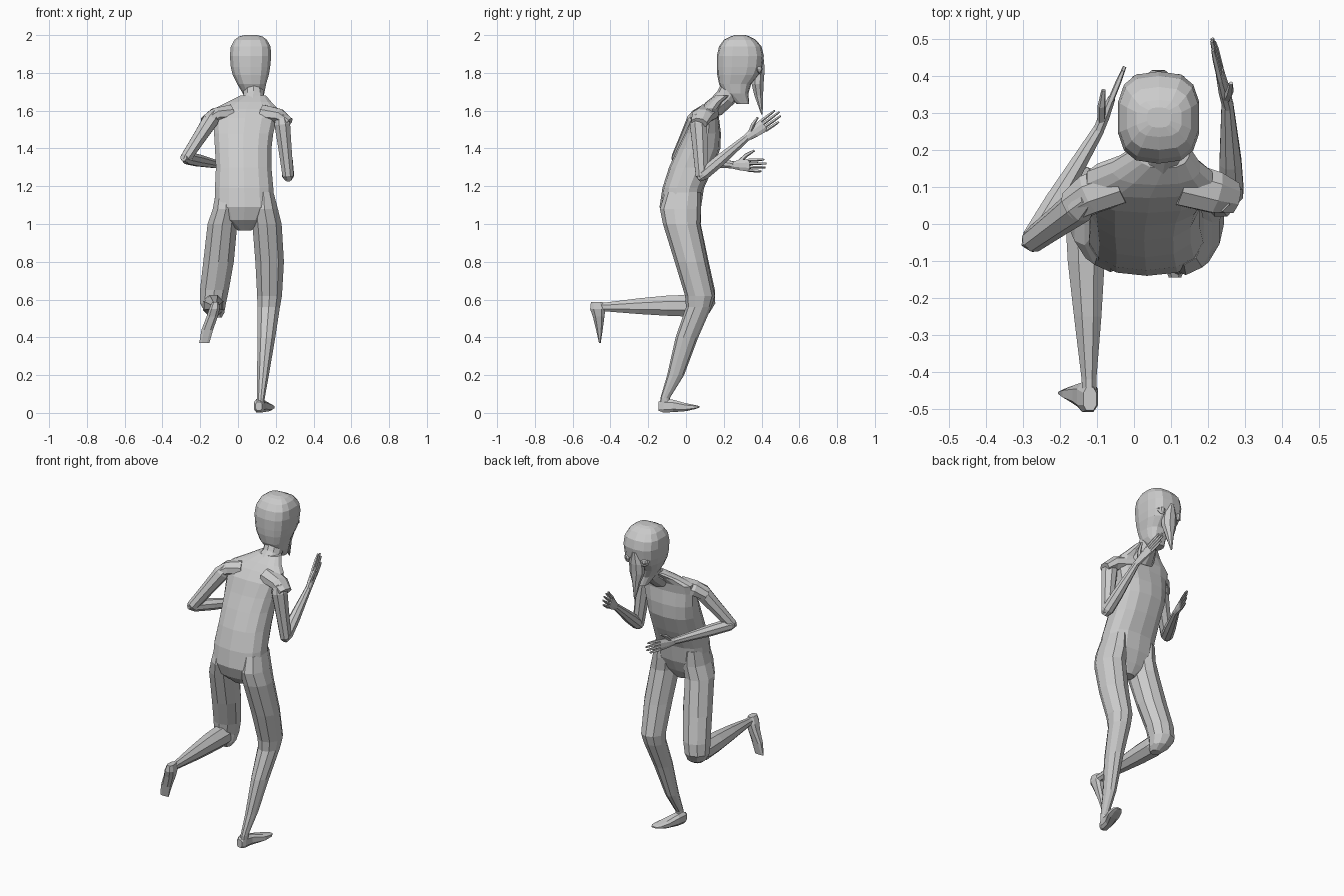
import bpy, bmesh, math
from mathutils import Vector as V

X, Y, Z = V((1, 0, 0)), V((0, 1, 0)), V((0, 0, 1))


def loft(name, rings, n=10, p=2.0):
    """Skin superellipse rings given as (centre, u, v) and cap both ends."""
    bm = bmesh.new()
    loops = []
    for c, u, v in rings:
        loop = []
        for i in range(n):
            a = 2 * math.pi * (i + 0.5) / n
            ca, sa = math.cos(a), math.sin(a)
            loop.append(bm.verts.new(V(c) + u * math.copysign(abs(ca) ** (2 / p), ca)
                                     + v * math.copysign(abs(sa) ** (2 / p), sa)))
        loops.append(loop)
    for a, b in zip(loops, loops[1:]):
        for i in range(n):
            j = (i + 1) % n
            bm.faces.new((a[i], a[j], b[j], b[i]))
    bm.faces.new(loops[0][::-1])
    bm.faces.new(loops[-1])
    bmesh.ops.recalc_face_normals(bm, faces=bm.faces)
    me = bpy.data.meshes.new(name)
    bm.to_mesh(me)
    bm.free()
    ob = bpy.data.objects.new(name, me)
    bpy.context.collection.objects.link(ob)
    return ob


def stack(name, rows, n=10, p=2.0):
    """Horizontal rings: z, x min, x max, y min, y max."""
    return loft(name, [(((a + b) / 2, (c + d) / 2, z), X * (b - a) / 2, Y * (d - c) / 2)
                       for z, a, b, c, d in rows], n, p)


def row(name, rows, n=8, p=2.0):
    """Upright rings along y: y, x min, x max, z min, z max."""
    return loft(name, [(((a + b) / 2, y, (c + d) / 2), X * (b - a) / 2, Z * (d - c) / 2)
                       for y, a, b, c, d in rows], n, p)


def tube(name, pts, side, n=8):
    """Rings across a path; each point is (position, radius along side, other radius)."""
    rings = []
    for i, (c, ru, rv) in enumerate(pts):
        t = V(pts[min(i + 1, len(pts) - 1)][0]) - V(pts[max(i - 1, 0)][0])
        u = (side - t * side.dot(t) / t.length_squared).normalized()
        rings.append((c, u * ru, t.cross(u).normalized() * rv))
    return loft(name, rings, n)


# Torso leaning forward
stack("torso", [
    (0.965, 0.0, 0.07, -0.06, 0.02), (1.02, -0.09, 0.15, -0.115, 0.05),
    (1.09, -0.125, 0.195, -0.14, 0.08), (1.19, -0.125, 0.19, -0.125, 0.095),
    (1.30, -0.12, 0.18, -0.09, 0.145), (1.40, -0.125, 0.18, -0.045, 0.182),
    (1.48, -0.13, 0.19, -0.005, 0.185), (1.56, -0.135, 0.21, 0.03, 0.175),
    (1.61, -0.13, 0.215, 0.07, 0.18), (1.645, -0.06, 0.18, 0.105, 0.2),
    (1.68, 0.01, 0.15, 0.15, 0.24)], 14, 2.5)

# Neck and head
tube("neck", [((0.075, 0.15, 1.61), 0.08, 0.05), ((0.083, 0.21, 1.67), 0.056, 0.055),
              ((0.08, 0.26, 1.75), 0.055, 0.065)], X, 10)
stack("head", [
    (1.635, 0.05, 0.115, 0.27, 0.335), (1.69, 0.025, 0.14, 0.20, 0.33),
    (1.74, -0.005, 0.15, 0.175, 0.345), (1.79, -0.03, 0.165, 0.165, 0.39),
    (1.83, -0.04, 0.172, 0.163, 0.405), (1.89, -0.045, 0.178, 0.163, 0.412),
    (1.94, -0.04, 0.174, 0.175, 0.40), (1.975, -0.02, 0.155, 0.20, 0.37),
    (1.993, 0.005, 0.13, 0.235, 0.335), (2.0, 0.035, 0.1, 0.26, 0.315)], 14, 2.8)

# Long drooping nose
stack("nose", [
    (1.87, 0.05, 0.082, 0.38, 0.415), (1.80, 0.02, 0.112, 0.345, 0.418),
    (1.74, 0.02, 0.112, 0.345, 0.413), (1.68, 0.042, 0.09, 0.36, 0.41),
    (1.58, 0.062, 0.07, 0.398, 0.406)], 8)

# Eyes with raised rims
for s, side in ((-1, "left"), (1, "right")):
    c = V((0.066 + s * 0.055, 0.385, 1.82))
    bpy.ops.mesh.primitive_torus_add(location=c, rotation=(math.pi / 2 + 0.3, 0, -s * 0.2),
                                     major_radius=0.024, minor_radius=0.006,
                                     major_segments=10, minor_segments=4)
    bpy.context.object.name = side + "_eye_rim"
    bpy.ops.mesh.primitive_uv_sphere_add(location=c, radius=0.02, segments=8, ring_count=6)
    bpy.context.object.name = side + "_eye"

# Standing leg and foot
stack("standing_leg", [
    (1.17, 0.08, 0.19, -0.11, 0.08), (1.08, 0.065, 0.215, -0.138, 0.08),
    (1.0, 0.072, 0.235, -0.122, 0.075), (0.8, 0.088, 0.247, -0.06, 0.115),
    (0.62, 0.098, 0.236, -0.005, 0.153), (0.56, 0.1, 0.225, 0.0, 0.135),
    (0.4, 0.1, 0.20, -0.055, 0.065), (0.2, 0.1, 0.165, -0.1, -0.01),
    (0.08, 0.1, 0.143, -0.135, -0.085), (0.03, 0.095, 0.138, -0.14, -0.08)], 10)
row("standing_foot", [
    (-0.145, 0.093, 0.128, 0.01, 0.06), (-0.12, 0.083, 0.14, 0.0, 0.075),
    (-0.07, 0.09, 0.15, 0.002, 0.072), (0.0, 0.11, 0.187, 0.008, 0.052),
    (0.05, 0.13, 0.195, 0.02, 0.042), (0.072, 0.15, 0.185, 0.028, 0.036)], 8, 2.8)

# Raised leg: thigh, shin and hanging foot
stack("raised_thigh", [
    (1.17, -0.12, -0.01, -0.1, 0.08), (1.08, -0.137, 0.01, -0.13, 0.08),
    (1.0, -0.165, 0.0, -0.11, 0.078), (0.8, -0.188, -0.018, -0.05, 0.12),
    (0.65, -0.205, -0.045, -0.005, 0.153), (0.58, -0.205, -0.06, 0.005, 0.155),
    (0.53, -0.175, -0.07, 0.01, 0.125), (0.505, -0.145, -0.085, 0.02, 0.08)], 10)
row("raised_shin", [
    (0.11, -0.17, -0.08, 0.53, 0.62), (0.02, -0.19, -0.07, 0.505, 0.63),
    (-0.1, -0.183, -0.075, 0.51, 0.625), (-0.25, -0.165, -0.085, 0.52, 0.61),
    (-0.42, -0.143, -0.1, 0.535, 0.587), (-0.49, -0.14, -0.1, 0.535, 0.587)], 8)
stack("raised_foot", [
    (0.587, -0.138, -0.1, -0.505, -0.44), (0.55, -0.155, -0.095, -0.51, -0.425),
    (0.51, -0.168, -0.105, -0.495, -0.43), (0.44, -0.195, -0.13, -0.477, -0.44),
    (0.37, -0.207, -0.15, -0.461, -0.451)], 8, 2.8)


def arm(side, shoulder, elbow, wrist, tip, thumb, w):
    """Shoulder cap, upper arm, forearm and open hand; w runs across the palm."""
    s, e, h, t = V(shoulder), V(elbow), V(wrist), V(tip)
    up = (e - s).normalized()
    tube(side + "_upper_arm", [(s - up * 0.03, 0.03, 0.03), (s + up * 0.02, 0.05, 0.045),
                               (s.lerp(e, 0.5), 0.042, 0.038), (e, 0.034, 0.032),
                               (e + up * 0.02, 0.018, 0.02)], Y)
    f = (h - e).normalized()
    tube(side + "_forearm", [(e - f * 0.025, 0.02, 0.02), (e + f * 0.01, 0.034, 0.034),
                             (e.lerp(h, 0.35), 0.034, 0.032),
                             (h, 0.02, 0.017)], w)
    d = t - h
    w = (w - d * w.dot(d) / d.length_squared).normalized()
    knuckle = h + d * 0.5
    tube(side + "_palm", [(h - d * 0.05, 0.02, 0.016), (h + d * 0.2, 0.03, 0.016),
                          (knuckle, 0.037, 0.011)], w)
    for i, reach in enumerate((0.85, 0.97, 1.0, 0.93)):
        k = (i - 1.5) * 0.018
        tube(f"{side}_finger_{i + 1}", [(knuckle - d * 0.05 + w * k, 0.009, 0.009),
                                        (h + d * 0.75 + w * k * 1.1, 0.008, 0.008),
                                        (h + d * reach + w * k * 1.15, 0.005, 0.005)], w, 5)
    th = V(thumb)
    tube(side + "_thumb", [(h + d * 0.1 + w * 0.01, 0.012, 0.012),
                           (h.lerp(th, 0.6) + w * 0.006, 0.011, 0.011),
                           (th, 0.006, 0.006)], d.normalized(), 5)


# Arms
arm("left", (-0.135, 0.06, 1.565), (-0.275, -0.045, 1.35), (-0.095, 0.255, 1.312),
    (-0.025, 0.425, 1.31), (-0.082, 0.362, 1.39), Z)
arm("right", (0.232, 0.065, 1.55), (0.265, 0.083, 1.255), (0.252, 0.325, 1.46),
    (0.21, 0.5, 1.585), (0.262, 0.38, 1.565), V((0, -0.6, 0.8)))

# Shoulder bridges into the torso
tube("left_shoulder", [((-0.04, 0.11, 1.585), 0.06, 0.05), ((-0.12, 0.08, 1.575), 0.058, 0.042),
                       ((-0.17, 0.045, 1.54), 0.045, 0.035)], Y)
tube("right_shoulder", [((0.13, 0.11, 1.585), 0.065, 0.05), ((0.22, 0.085, 1.57), 0.06, 0.042),
                        ((0.27, 0.07, 1.535), 0.045, 0.03)], Y)
